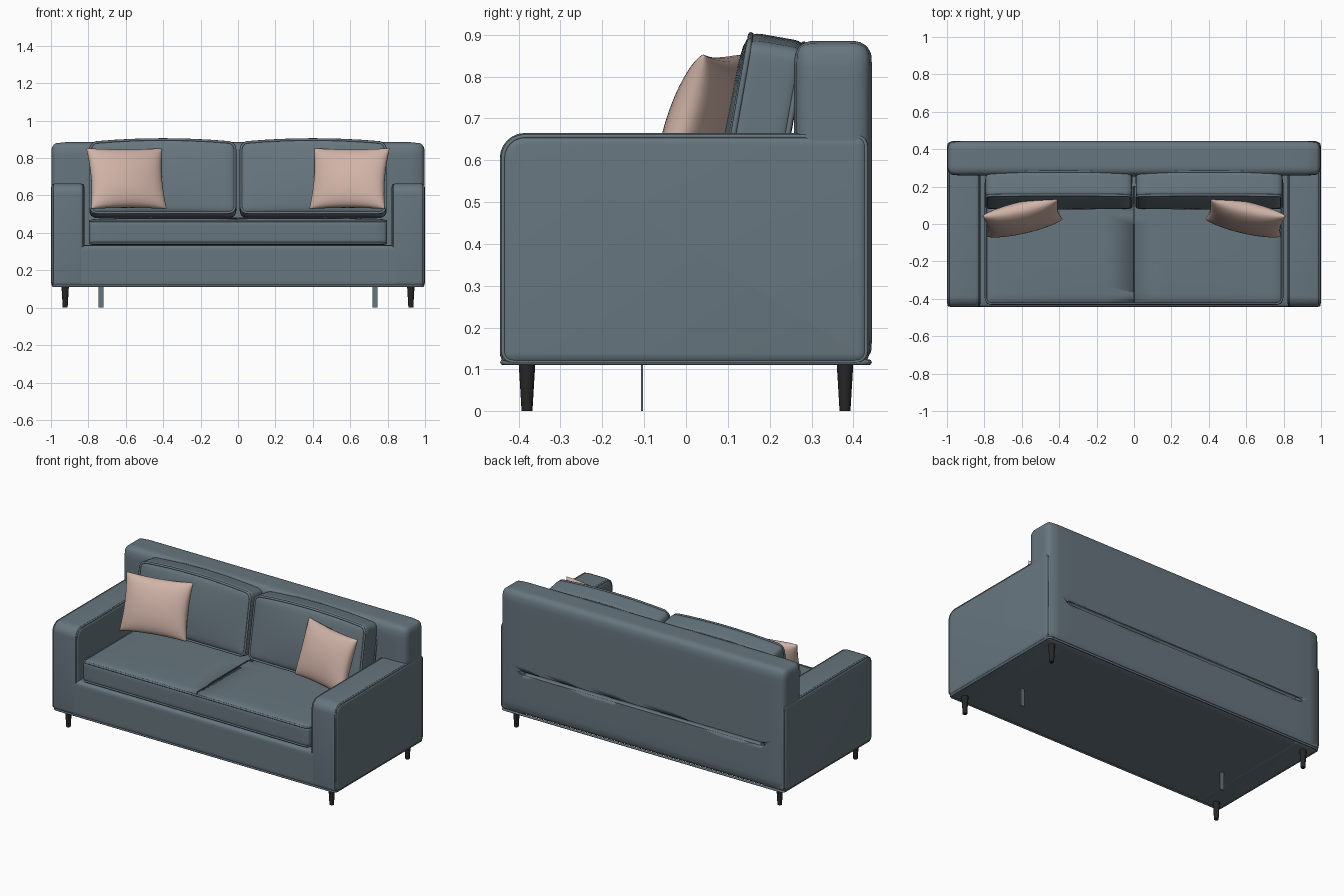
import bpy, bmesh, math
from mathutils import Vector, Matrix

if "Cube" in bpy.data.objects:
    bpy.data.objects.remove(bpy.data.objects["Cube"])


def material(name, rgb):
    m = bpy.data.materials.new(name)
    m.diffuse_color = (*rgb, 1)
    m.use_nodes = True
    m.node_tree.nodes["Principled BSDF"].inputs["Base Color"].default_value = m.diffuse_color
    return m


FABRIC = material("slate fabric", (0.135, 0.18, 0.21))
PINK = material("blush fabric", (0.63, 0.45, 0.385))
BLACK = material("black wood", (0.02, 0.02, 0.02))


def finish(name, bm, mat, matrix=Matrix(), angle=40):
    """Turn a bmesh into a smooth shaded object."""
    bmesh.ops.recalc_face_normals(bm, faces=bm.faces)
    mesh = bpy.data.meshes.new(name)
    bm.to_mesh(mesh)
    bm.free()
    ob = bpy.data.objects.new(name, mesh)
    bpy.context.collection.objects.link(ob)
    ob.matrix_world = matrix
    mesh.materials.append(mat)
    bpy.ops.object.select_all(action='DESELECT')
    bpy.context.view_layer.objects.active = ob
    ob.select_set(True)
    bpy.ops.object.shade_smooth_by_angle(angle=math.radians(angle))
    return ob


def soft_box(name, half, r, matrix, shape=None, cuts=15, mat=FABRIC):
    """Rounded box with points packed at the edges; shape(p, u) bends it."""
    bm = bmesh.new()
    bmesh.ops.create_cube(bm, size=2)
    bmesh.ops.subdivide_edges(bm, edges=bm.edges[:], cuts=cuts, use_grid_fill=True)
    for v in bm.verts:
        u = Vector([math.sin(c * math.pi / 2) for c in v.co])
        p = Vector([a * h for a, h in zip(u, half)])
        q = Vector([max(r - h, min(h - r, c)) for c, h in zip(p, half)])
        p = q + (p - q).normalized() * r
        v.co = shape(p, u) if shape else p
    return finish(name, bm, mat, matrix)


def span_box(name, lo, hi, r):
    lo, hi = Vector(lo), Vector(hi)
    return soft_box(name, (hi - lo) / 2, r, Matrix.Translation((lo + hi) / 2))


def round_rect(a0, a1, b0, b1, radii):
    """Outline points; radii run from (a1,b1) anticlockwise."""
    pts = []
    corners = ((a1, b1, -1, -1), (a0, b1, 1, -1), (a0, b0, 1, 1), (a1, b0, -1, 1))
    for i, ((a, b, sa, sb), r) in enumerate(zip(corners, radii)):
        for k in range(7):
            t = math.pi / 2 * (i + k / 6)
            pts.append((a + sa * r + r * math.cos(t), b + sb * r + r * math.sin(t)))
    return pts


def piping(name, pts, radius=0.006, matrix=Matrix()):
    """Closed cord swept along the points."""
    cu = bpy.data.curves.new(name, 'CURVE')
    cu.dimensions = '3D'
    cu.bevel_depth = radius
    cu.bevel_resolution = 2
    sp = cu.splines.new('POLY')
    sp.points.add(len(pts) - 1)
    for p, co in zip(sp.points, pts):
        p.co = (*co, 1)
    sp.use_cyclic_u = True
    ob = bpy.data.objects.new(name, cu)
    bpy.context.collection.objects.link(ob)
    ob.matrix_world = matrix
    cu.materials.append(FABRIC)
    bpy.ops.object.select_all(action='DESELECT')
    bpy.context.view_layer.objects.active = ob
    ob.select_set(True)
    bpy.ops.object.convert(target='MESH')


def carve(target, lo, hi, r):
    """Cut a rounded groove out of the target."""
    cutter = span_box(target.name + "_groove_cutter", lo, hi, r)
    mod = target.modifiers.new("groove", 'BOOLEAN')
    mod.operation = 'DIFFERENCE'
    mod.solver = 'EXACT'
    mod.object = cutter
    bpy.context.view_layer.objects.active = target
    bpy.ops.object.modifier_apply(modifier=mod.name)
    bpy.data.objects.remove(cutter)


# Base and backrest, with a long pleat on the rear
span_box("base", (-0.995, -0.443, 0.112), (0.995, 0.42, 0.335), 0.02)
back = span_box("backrest", (-0.998, 0.258, 0.112), (0.998, 0.445, 0.885), 0.045)
carve(back, (-0.86, 0.43, 0.375), (0.86, 0.48, 0.397), 0.009)

for s, side in ((-1, "left"), (1, "right")):
    # Arm: rounded side profile, extruded and bevelled
    bm = bmesh.new()
    outline = round_rect(-0.445, 0.438, 0.11, 0.665, (0.03, 0.06, 0.03, 0.03))
    face = bm.faces.new([bm.verts.new((s * 0.82, y, z)) for y, z in outline])
    ext = bmesh.ops.extrude_face_region(bm, geom=[face])
    bmesh.ops.translate(bm, vec=(s * 0.18, 0, 0),
                        verts=[g for g in ext["geom"] if isinstance(g, bmesh.types.BMVert)])
    rims = [e for e in bm.edges if abs(e.verts[0].co.x - e.verts[1].co.x) < 1e-5]
    bmesh.ops.bevel(bm, geom=rims, offset=0.028, segments=5, profile=0.5, affect='EDGES')
    finish(side + "_arm", bm, FABRIC)
    # Cords around the outer and inner panels
    cord = round_rect(-0.437, 0.43, 0.119, 0.657, (0.025, 0.052, 0.025, 0.025))
    piping(side + "_arm_outer_cord", [(s * 0.991, y, z) for y, z in cord], 0.005)
    piping(side + "_arm_inner_cord", [(s * 0.829, y, z) for y, z in cord], 0.005)

# Cord around the underside
piping("base_cord", [(x, y, 0.117) for x, y in
                     round_rect(-0.988, 0.988, -0.437, 0.437, (0.02,) * 4)], 0.007)


# Seat cushion with a slightly crowned top and a centre groove
def crown(p, u):
    if u.z > 0:
        p.z += 0.008 * (1 - u.x ** 4) * (1 - u.y ** 4)
    return p


seat = soft_box("seat_cushion", (0.797, 0.345, 0.07), 0.028,
                Matrix.Translation((0, -0.085, 0.404)), crown)
carve(seat, (-0.004, -0.46, 0.455), (0.004, 0.2, 0.52), 0.003)
for label, z in (("top", 0.464), ("bottom", 0.345)):
    piping("seat_%s_cord" % label, [(x, y, z) for x, y in
           round_rect(-0.792, 0.792, -0.426, 0.25, (0.03,) * 4)], 0.006)


# Back cushions: arched top, bulging front, leaning backwards
def plump(p, u):
    p.z += 0.02 * (1 - u.x ** 2) * max(0, u.z)
    if u.y < 0:
        p.y -= 0.018 * (1 - u.x ** 2) * (1 - u.z ** 2)
    return p


def plump_rim(x, y, z):
    return (x, y, z + 0.02 * (1 - (x / 0.392) ** 2) * max(0, z / 0.195))


for s, side in ((-1, "left"), (1, "right")):
    lean = Matrix.Translation((s * 0.402, 0.182, 0.683)) @ Matrix.Rotation(math.radians(-10), 4, 'X')
    soft_box(side + "_back_cushion", (0.392, 0.072, 0.195), 0.03, lean, plump)
    rim = []
    ring = round_rect(-0.386, 0.386, -0.189, 0.189, (0.035,) * 4)
    for (x0, z0), (x1, z1) in zip(ring, ring[1:] + ring[:1]):
        n = 8 if abs(x1 - x0) > 0.1 else 1
        rim += [(x0 + (x1 - x0) * k / n, z0 + (z1 - z0) * k / n) for k in range(n)]
    for label, y in (("front", -0.064), ("rear", 0.064)):
        piping("%s_back_cushion_%s_cord" % (side, label),
               [plump_rim(x, y, z) for x, z in rim], 0.007, lean)

# Throw pillows: two puffed sheets pinched at the corners
for s, side in ((-1, "left"), (1, "right")):
    bm = bmesh.new()
    N = 20
    for sign in (-1, 1):
        grid = []
        for i in range(N + 1):
            for j in range(N + 1):
                u = math.sin((2 * i / N - 1) * math.pi / 2)
                w = math.sin((2 * j / N - 1) * math.pi / 2)
                x = 0.208 * u * (1 - 0.07 * (1 - w * w))
                z = 0.172 * w * (1 - 0.06 * (1 - u * u))
                y = sign * 0.068 * ((1 - u * u) * (1 - w * w)) ** 0.42
                grid.append(bm.verts.new((x, y, z)))
        for i in range(N):
            for j in range(N):
                a = i * (N + 1) + j
                bm.faces.new((grid[a], grid[a + 1], grid[a + N + 2], grid[a + N + 1]))
    bmesh.ops.remove_doubles(bm, verts=bm.verts[:], dist=1e-5)
    pose = (Matrix.Translation((s * 0.596, 0.034, 0.69))
            @ Matrix.Rotation(math.radians(-13 * s), 4, 'Z')
            @ Matrix.Rotation(math.radians(-19), 4, 'X'))
    finish(side + "_throw_pillow", bm, PINK, pose, 70)

# Tapered feet and thin support struts
for s, side in ((-1, "left"), (1, "right")):
    for y, end in ((-0.38, "front"), (0.38, "rear")):
        bm = bmesh.new()
        bmesh.ops.create_cone(bm, cap_ends=True, segments=20, radius1=0.013, radius2=0.02,
                              depth=0.118, matrix=Matrix.Translation((s * 0.924, y, 0.059)))
        finish("%s_%s_foot" % (end, side), bm, BLACK)
    bm = bmesh.new()
    bmesh.ops.create_cube(bm, size=1, matrix=Matrix.Translation((s * 0.733, -0.105, 0.06))
                          @ Matrix.Diagonal((0.027, 0.005, 0.12, 1)))
    finish(side + "_support_strut", bm, FABRIC)
